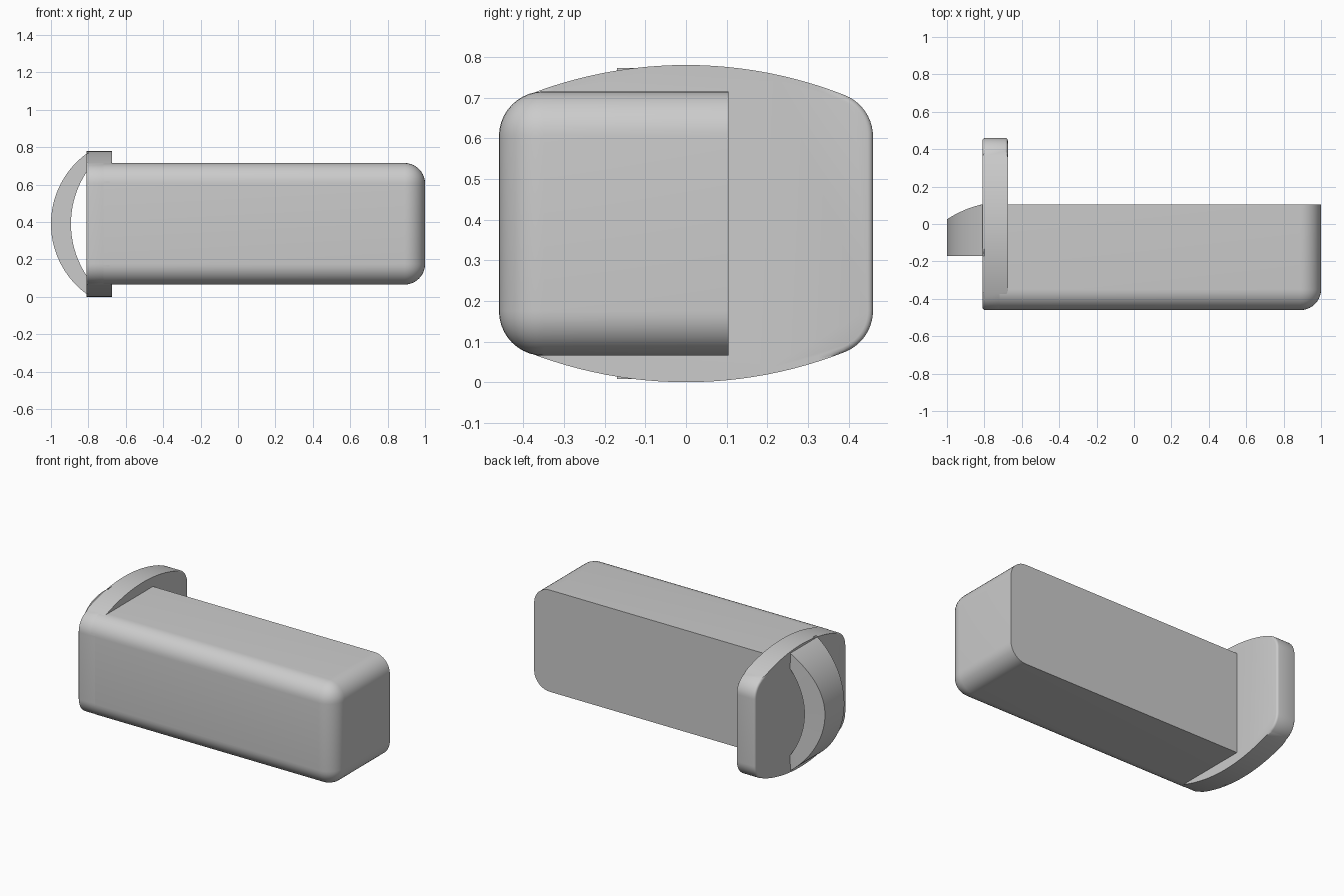
import bpy, bmesh
from math import sin, cos, pi, sqrt, atan2, acos, radians

cube = bpy.data.objects.get("Cube")
if cube:
    bpy.data.objects.remove(cube, do_unlink=True)

grey = bpy.data.materials.new("plain_grey")
colour = (0.6, 0.6, 0.6, 1)
grey.use_nodes = True
grey.diffuse_color = colour
grey.node_tree.nodes["Principled BSDF"].inputs["Base Color"].default_value = colour
MID = 0.39  # height of the horizontal symmetry plane


def finish(bm, name):
    bmesh.ops.recalc_face_normals(bm, faces=bm.faces[:])
    mesh = bpy.data.meshes.new(name)
    bm.to_mesh(mesh)
    bm.free()
    ob = bpy.data.objects.new(name, mesh)
    bpy.context.collection.objects.link(ob)
    mesh.materials.append(grey)
    bpy.ops.object.select_all(action='DESELECT')
    bpy.context.view_layer.objects.active = ob
    ob.select_set(True)
    bpy.ops.object.shade_smooth_by_angle(angle=radians(35))
    return ob


# Long body: a box filleted everywhere except its back face and flange end
x0, x1, y0, y1, hz = -0.72, 1.0, -0.46, 0.105, 0.325
bm = bmesh.new()
bmesh.ops.create_cube(bm, size=1)
for v in bm.verts:
    v.co.x = x1 if v.co.x > 0 else x0
    v.co.y = y1 if v.co.y > 0 else y0
    v.co.z = MID + (hz if v.co.z > 0 else -hz)
edges = [e for e in bm.edges
         if not all(v.co.y > 0 for v in e.verts) and not all(v.co.x < 0 for v in e.verts)]
bmesh.ops.bevel(bm, geom=edges, offset=0.11, offset_type='OFFSET',
                segments=10, profile=0.5, affect='EDGES')
finish(bm, "body")

# End flange: bowed top and bottom, rounded corners, softened rims
half_y, half_z, R, r = 0.46, 0.39, 1.066, 0.11
cy = half_y - r
cz = sqrt((R - r) ** 2 - cy ** 2) + half_z - R
turn = atan2(cy, cz - (half_z - R))
quarter = [(R * sin(turn * i / 12), half_z - R + R * cos(turn * i / 12)) for i in range(12)]
for i in range(11):
    a = turn + (pi / 2 - turn) * i / 10
    quarter.append((cy + r * sin(a), cz + r * cos(a)))
half = quarter + [(y, -z) for y, z in reversed(quarter)]
outline = half + [(-y, z) for y, z in reversed(half[1:-1])]
bm = bmesh.new()
face = bm.faces.new([bm.verts.new((-0.81, y, MID + z)) for y, z in outline])
out = bmesh.ops.extrude_face_region(bm, geom=[face])
for v in out["geom"]:
    if isinstance(v, bmesh.types.BMVert):
        v.co.x = -0.675
rims = [e for e in bm.edges if abs(e.verts[0].co.x - e.verts[1].co.x) < 0.001]
bmesh.ops.bevel(bm, geom=rims, offset=0.013, offset_type='OFFSET',
                segments=3, profile=0.5, affect='EDGES')
finish(bm, "end_flange")


# Arched handle: curved strap with a back edge that sweeps inward
def arc_point(peak, radius, s, x_end=-0.80):
    centre = peak + radius
    a = s * acos((centre - x_end) / radius)
    return centre - radius * cos(a), MID + radius * sin(a)


def back_edge(x):
    t = max(0, -0.81 - x)
    return 0.105 - 0.21 * t - 1.1 * t * t


bm = bmesh.new()
rings = []
STEPS = 40
for i in range(STEPS + 1):
    s = 2 * i / STEPS - 1
    outer, inner = arc_point(-1.0, 0.465, s), arc_point(-0.893, 0.5, s)
    rings.append([bm.verts.new((x, y, z)) for x, y, z in (
        (outer[0], -0.17, outer[1]), (outer[0], back_edge(outer[0]), outer[1]),
        (inner[0], back_edge(inner[0]), inner[1]), (inner[0], -0.17, inner[1]))])
for a, b in zip(rings, rings[1:]):
    for k in range(4):
        n = (k + 1) % 4
        bm.faces.new((a[k], a[n], b[n], b[k]))
bm.faces.new(rings[0])
bm.faces.new(rings[-1])
finish(bm, "arched_handle")
